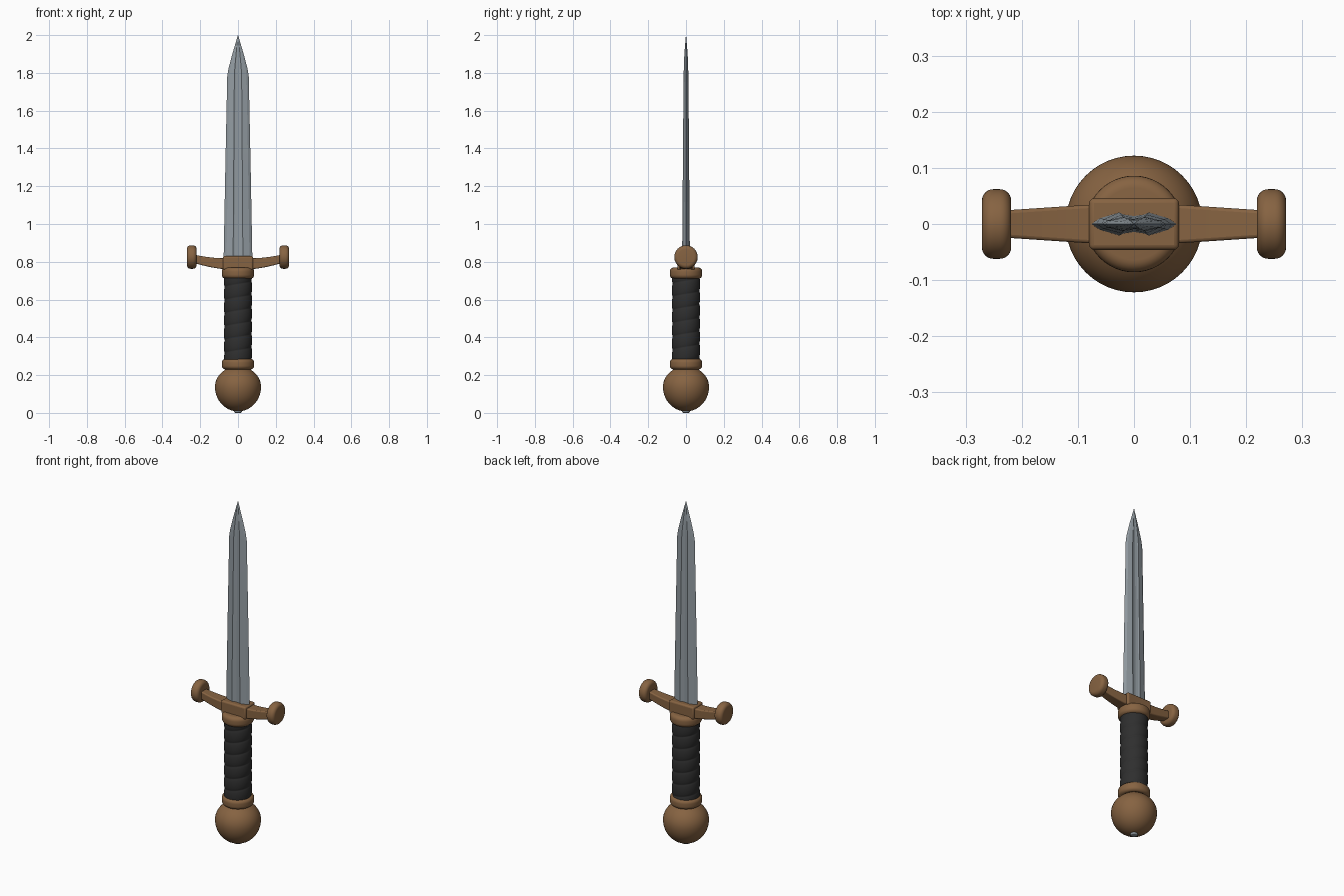
import bpy, bmesh, math
from mathutils import Matrix

if "Cube" in bpy.data.objects:
    bpy.data.objects.remove(bpy.data.objects["Cube"])


def material(name, rgb):
    m = bpy.data.materials.new(name)
    m.diffuse_color = (*rgb, 1)
    m.use_nodes = True
    m.node_tree.nodes["Principled BSDF"].inputs["Base Color"].default_value = m.diffuse_color
    return m


BRONZE = material("bronze", (0.24, 0.125, 0.054))
LEATHER = material("black leather", (0.028, 0.028, 0.028))
STEEL = material("steel", (0.29, 0.33, 0.36))


def loft(name, rings, mat, angle=35, bevel=0, move=None):
    """Skin a list of closed rings and cap both ends."""
    bm = bmesh.new()
    rows = [[bm.verts.new(p) for p in r] for r in rings]
    n = len(rows[0])
    for a, b in zip(rows, rows[1:]):
        for i in range(n):
            j = (i + 1) % n
            bm.faces.new((a[i], a[j], b[j], b[i]))
    bm.faces.new(rows[0][::-1])
    bm.faces.new(rows[-1])
    bmesh.ops.remove_doubles(bm, verts=bm.verts, dist=1e-5)
    if move:
        bmesh.ops.transform(bm, matrix=move, verts=bm.verts)
    bmesh.ops.recalc_face_normals(bm, faces=bm.faces)
    me = bpy.data.meshes.new(name)
    bm.to_mesh(me)
    bm.free()
    ob = bpy.data.objects.new(name, me)
    bpy.context.collection.objects.link(ob)
    me.materials.append(mat)
    if bevel:
        mod = ob.modifiers.new("bevel", 'BEVEL')
        mod.width, mod.segments = bevel, 3
    bpy.ops.object.select_all(action='DESELECT')
    bpy.context.view_layer.objects.active = ob
    ob.select_set(True)
    bpy.ops.object.shade_smooth_by_angle(angle=math.radians(angle))
    return ob


def circle(r, z, n=48):
    return [(r * math.cos(2 * math.pi * i / n), r * math.sin(2 * math.pi * i / n), z) for i in range(n)]


def lathe(name, profile, mat, move=None):
    return loft(name, [circle(r, z) for r, z in profile], mat, 40, move=move)


def rounded(r, z0, z1, e, steps=6):
    """Profile of a disc with rounded rims."""
    arc = [(r - e + e * math.sin(t), e * (1 - math.cos(t)))
           for t in (math.pi / 2 * k / steps for k in range(steps + 1))]
    return [(a, z0 + b) for a, b in arc] + [(a, z1 - b) for a, b in arc[::-1]]


# Pommel: squashed ball with a flattened shoulder, and the small tang rivet
ball = []
for k in range(19):
    t = -math.pi / 2 + math.radians(142) * k / 18
    h = 0.13 if t < 0 else 0.108
    ball.append((max(0.122 * math.cos(t), 0.002), 0.138 + h * math.sin(t)))
ball.append((0.06, 0.235))
lathe("pommel", ball, BRONZE)
lathe("tang_rivet", rounded(0.02, 0.0, 0.014, 0.006), STEEL)

# Ferrules above and below the grip
lathe("lower_ferrule", rounded(0.086, 0.23, 0.286, 0.02), BRONZE)
lathe("upper_ferrule", rounded(0.086, 0.71, 0.77, 0.022), BRONZE)

# Grip wound with an overlapping spiral of leather
rings = []
for k in range(121):
    z = 0.28 + 0.435 * k / 120
    ring = []
    for i in range(48):
        a = 2 * math.pi * i / 48
        f = (z / 0.07 - a / (2 * math.pi)) % 1
        r = 0.069 + 0.006 * math.sin(math.pi * f) ** 0.5
        ring.append((r * math.cos(a), r * math.sin(a), z))
    rings.append(ring)
loft("grip", rings, LEATHER, 50)


# Guard: central block with two tapering, upswept arms and button ends
def section(x, w, z0, z1):
    return [(x, -w, z0), (x, w, z0), (x, w, z1), (x, -w, z1)]


loft("guard_block", [section(-0.08, 0.046, 0.757, 0.83), section(0.08, 0.046, 0.757, 0.83)],
     BRONZE, 35, bevel=0.009)
for side, s in (("left", -1), ("right", 1)):
    arm = []
    for k in range(9):
        t = k / 8
        w = 0.035 - 0.011 * t
        mid = 0.79 + 0.026 * t ** 1.6
        h = 0.029 - 0.007 * t
        arm.append(section(s * (0.07 + 0.165 * t), w, mid - h, mid + h))
    loft(side + "_guard_arm", arm, BRONZE, 30, bevel=0.006)
    lathe(side + "_guard_button", rounded(0.062, -0.026, 0.026, 0.02), BRONZE,
          Matrix.Translation((s * 0.245, 0, 0.825)) @ Matrix.Rotation(math.pi / 2, 4, 'Y'))

# Blade: bevelled edges, flat faces and a shallow central fuller
half = [(1, 0), (0.8, 0.5), (0.34, 0.98), (0.24, 0.8), (0, 0.68),
        (-0.24, 0.8), (-0.34, 0.98), (-0.8, 0.5)]
outline = half + [(-x, -y) for x, y in half]
stations = [(0.82, 0.076, 0.021), (1.3, 0.067, 0.017), (1.78, 0.057, 0.013),
            (1.82, 0.051, 0.012), (1.9, 0.03, 0.009), (2.0, 0.0005, 0.0005)]
loft("blade", [[(x * w, y * t, z) for x, y in outline] for z, w, t in stations], STEEL, 8)
